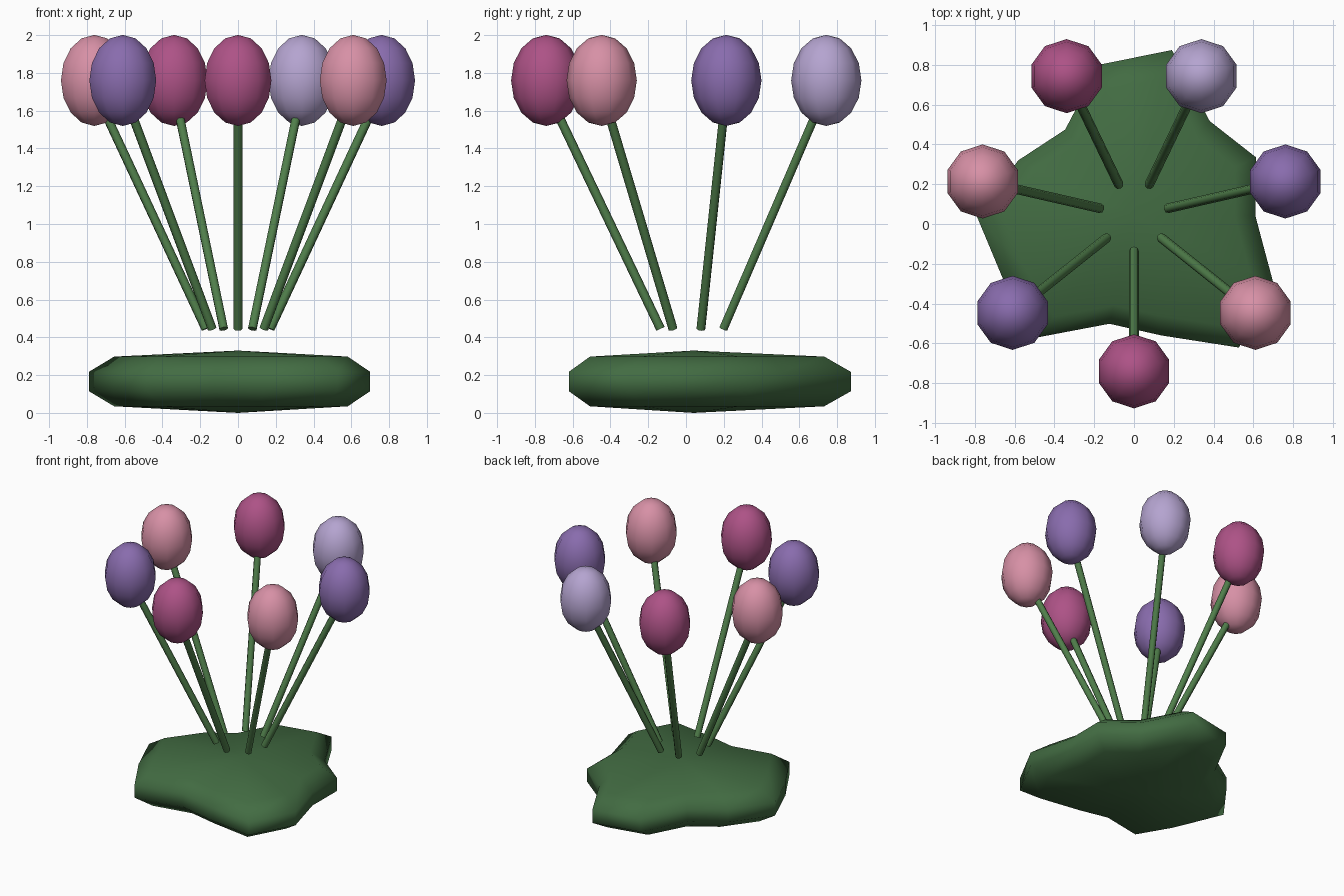
import bpy, bmesh, math
from mathutils import Vector

if "Cube" in bpy.data.objects:
    bpy.data.objects.remove(bpy.data.objects["Cube"])

CENTRE = Vector((0, 0.04, 0))


def material(name, rgb):
    m = bpy.data.materials.new(name)
    m.diffuse_color = (*rgb, 1)
    m.use_nodes = True
    m.node_tree.nodes["Principled BSDF"].inputs["Base Color"].default_value = m.diffuse_color
    return m


def finish(obj, name, mat):
    obj.name = name
    obj.data.materials.append(mat)
    for p in obj.data.polygons:
        p.use_smooth = True


leaf_green = material("leaf_green", (0.055, 0.15, 0.055))
stem_green = material("stem_green", (0.08, 0.21, 0.07))
petals = [material("magenta", (0.42, 0.085, 0.24)),
          material("pink", (0.68, 0.28, 0.38)),
          material("purple", (0.25, 0.15, 0.42)),
          material("lavender", (0.46, 0.37, 0.63))]

# Irregular leafy mound: 14 radii swept through a flattened profile
radii = [0.61, 0.68, 0.61, 0.855, 0.78, 0.555, 0.645,
         0.79, 0.73, 0.78, 0.555, 0.615, 0.845, 0.777]
profile = [(0.83, 0.035), (1, 0.115), (1, 0.217), (0.83, 0.298)]
n = len(radii)
bm = bmesh.new()
rings = []
for scale, z in profile:
    rings.append([bm.verts.new(CENTRE + Vector((
        r * scale * math.cos(math.tau * i / n),
        r * scale * math.sin(math.tau * i / n), z)))
        for i, r in enumerate(radii)])
bottom = bm.verts.new(CENTRE)
top = bm.verts.new(CENTRE + Vector((0, 0, 0.33)))
for i in range(n):
    j = (i + 1) % n
    for a, b in zip(rings, rings[1:]):
        bm.faces.new((a[i], a[j], b[j], b[i]))
    bm.faces.new((bottom, rings[0][j], rings[0][i]))
    bm.faces.new((top, rings[-1][i], rings[-1][j]))
mesh = bpy.data.meshes.new("leaf_mound")
bm.to_mesh(mesh)
bm.free()
mound = bpy.data.objects.new("leaf_mound", mesh)
bpy.context.collection.objects.link(mound)
finish(mound, "leaf_mound", leaf_green)

# Seven stems fanning outwards, each with an egg-shaped bloom
for k in range(7):
    a = -math.pi / 2 + math.tau * k / 7
    out = Vector((math.cos(a), math.sin(a), 0))
    start = CENTRE + out * 0.175 + Vector((0, 0, 0.445))
    end = CENTRE + out * 0.775 + Vector((0, 0, 1.70))
    axis = end - start
    bpy.ops.mesh.primitive_cylinder_add(
        vertices=8, radius=0.024, depth=axis.length,
        location=(start + end) / 2,
        rotation=axis.to_track_quat('Z', 'Y').to_euler())
    stem = bpy.context.object
    finish(stem, f"stem_{k + 1}", stem_green)
    bpy.ops.object.shade_smooth_by_angle(angle=math.radians(50))

    bpy.ops.mesh.primitive_uv_sphere_add(
        segments=10, ring_count=8, radius=1,
        location=CENTRE + out * 0.78 + Vector((0, 0, 1.76)))
    bloom = bpy.context.object
    bloom.scale = (0.186, 0.186, 0.241)
    finish(bloom, f"bloom_{k + 1}", petals[k % 4])
